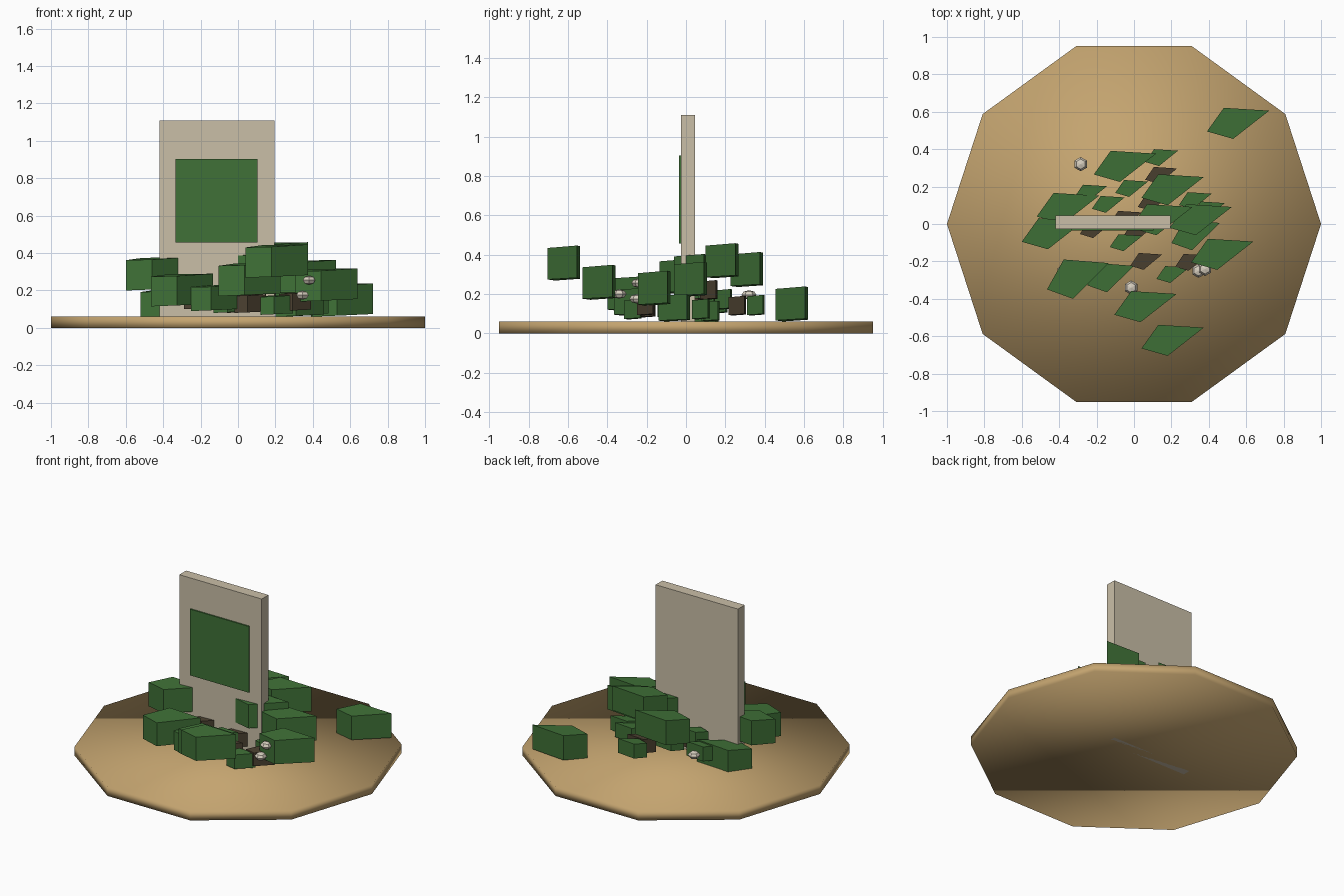
import bpy, bmesh, math
from mathutils import Matrix

if "Cube" in bpy.data.objects:
    bpy.data.objects.remove(bpy.data.objects["Cube"])


def mat(name, rgb):
    m = bpy.data.materials.new(name)
    m.diffuse_color = (*rgb, 1)
    m.use_nodes = True
    m.node_tree.nodes["Principled BSDF"].inputs["Base Color"].default_value = m.diffuse_color
    return m


TAN = mat("sand tan", (0.55, 0.37, 0.16))
STONE = mat("pale stone", (0.59, 0.52, 0.39))
GREEN = mat("leaf green", (0.05, 0.165, 0.038))
BROWN = mat("dark brown", (0.07, 0.052, 0.03))
WHITE = mat("off white", (0.68, 0.62, 0.52))


def finish(bm, name, material, smooth=False):
    bmesh.ops.recalc_face_normals(bm, faces=bm.faces)
    me = bpy.data.meshes.new(name)
    bm.to_mesh(me)
    bm.free()
    me.materials.append(material)
    for p in me.polygons:
        p.use_smooth = smooth
    ob = bpy.data.objects.new(name, me)
    bpy.context.collection.objects.link(ob)
    return ob


def box(name, material, x0, x1, y0, y1, z0, z1):
    bm = bmesh.new()
    m = Matrix.Translation(((x0 + x1) / 2, (y0 + y1) / 2, (z0 + z1) / 2)) \
        @ Matrix.Diagonal((x1 - x0, y1 - y0, z1 - z0, 1))
    bmesh.ops.create_cube(bm, size=1, matrix=m)
    return finish(bm, name, material)


# skewed outline shared by all clumps: x, y, bottom and top heights in a unit box
SKEW = [(0, .24, 0, .91), (.42, 0, .03, .93), (1, .91, .08, 1), (.27, 1, .05, .98)]


def clump(name, material, x0, x1, y0, y1, z0, z1):
    bm = bmesh.new()
    rings = []
    for k in (2, 3):
        rings.append([bm.verts.new((x0 + p[0] * (x1 - x0), y0 + p[1] * (y1 - y0),
                                    z0 + p[k] * (z1 - z0))) for p in SKEW])
    lo, hi = rings
    bm.faces.new(lo[::-1])
    bm.faces.new(hi)
    for i in range(4):
        j = (i + 1) % 4
        bm.faces.new((lo[i], lo[j], hi[j], hi[i]))
    finish(bm, name, material)


# ten-sided base with a corner on +x
bm = bmesh.new()
rings = [[bm.verts.new((math.cos(i * math.pi / 5), math.sin(i * math.pi / 5), z))
          for i in range(10)] for z in (0, 0.06)]
bm.faces.new(rings[0][::-1])
bm.faces.new(rings[1])
for i in range(10):
    j = (i + 1) % 10
    bm.faces.new((rings[0][i], rings[0][j], rings[1][j], rings[1][i]))
finish(bm, "base", TAN, smooth=True)

# upright slab with front panel
box("slab", STONE, -0.42, 0.195, -0.026, 0.046, 0.0, 1.11)
box("panel", GREEN, -0.335, 0.105, -0.035, -0.026, 0.457, 0.904)

# large leaf clumps: lower left corner of the bounds
for i, (x, y, z) in enumerate([
        (0.39, 0.455, 0.06), (0.04, -0.705, 0.268), (-0.105, -0.525, 0.17),
        (-0.6, -0.135, 0.2), (-0.52, 0.0, 0.03), (-0.215, 0.225, 0.235),
        (0.04, 0.1, 0.28), (-0.02, -0.06, 0.225), (0.19, -0.06, 0.185),
        (0.305, -0.245, 0.14)]):
    clump(f"leaf_clump_{i}", GREEN, x, x + 0.333, y, y + 0.166, z, z + 0.178)
clump("leaf_clump_left", GREEN, -0.465, -0.135, -0.4, -0.19, 0.115, 0.29)
clump("leaf_clump_mid", GREEN, -0.25, 0.0, -0.365, -0.21, 0.09, 0.23)
clump("leaf_clump_right", GREEN, 0.2, 0.46, -0.14, 0.02, 0.06, 0.2)

# small leaf clumps
for i, (x, y, z) in enumerate([
        (0.06, 0.31, 0.09), (0.12, -0.315, 0.07), (-0.1, 0.145, 0.12),
        (-0.225, 0.06, 0.15), (-0.13, -0.145, 0.08), (-0.32, 0.12, 0.1),
        (0.24, 0.08, 0.06), (0.31, 0.03, 0.07)]):
    clump(f"small_clump_{i}", GREEN, x, x + 0.175, y, y + 0.09, z, z + 0.105)

# dark twig clumps
for i, (x, y, z) in enumerate([
        (0.06, 0.215, 0.09), (-0.02, -0.245, 0.08), (0.22, -0.25, 0.09),
        (-0.29, -0.075, 0.1), (-0.13, -0.02, 0.08), (0.02, 0.07, 0.17),
        (-0.06, -0.09, 0.08)]):
    clump(f"twig_clump_{i}", BROWN, x, x + 0.17, y, y + 0.09, z, z + 0.1)

# flattened pebble buds
for i, c in enumerate([(-0.285, 0.32, 0.195), (-0.015, -0.34, 0.2), (0.38, -0.24, 0.255),
                       (0.345, -0.25, 0.175), (-0.375, -0.255, 0.2)]):
    bm = bmesh.new()
    bmesh.ops.create_uvsphere(bm, u_segments=6, v_segments=4, radius=1,
                              matrix=Matrix.Translation(c) @ Matrix.Diagonal((0.038, 0.038, 0.024, 1)))
    finish(bm, f"bud_{i}", WHITE)
